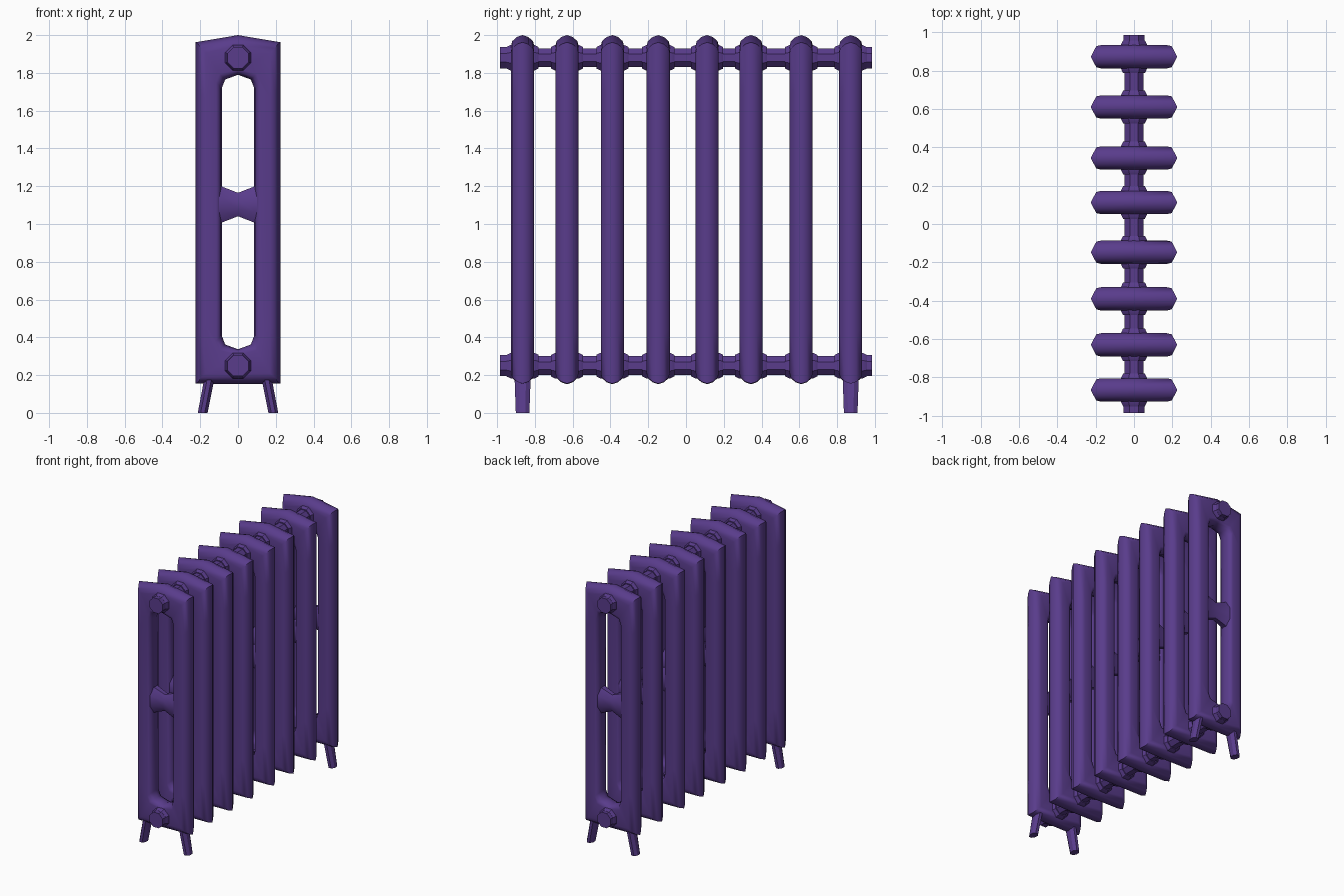
import bpy, bmesh, math

if "Cube" in bpy.data.objects:
    bpy.data.objects.remove(bpy.data.objects["Cube"])

mat = bpy.data.materials.new("purple_paint")
mat.diffuse_color = (0.10, 0.045, 0.26, 1)
mat.use_nodes = True
mat.node_tree.nodes["Principled BSDF"].inputs["Base Color"].default_value = mat.diffuse_color

SECTIONS = [-0.865, -0.63, -0.39, -0.147, 0.112, 0.344, 0.61, 0.872]
PORTS = {"lower": 0.25, "upper": 1.88}


def finish(name, bm, loc=(0, 0, 0), angle=50):
    bmesh.ops.recalc_face_normals(bm, faces=bm.faces)
    me = bpy.data.meshes.new(name)
    bm.to_mesh(me)
    bm.free()
    me.materials.append(mat)
    ob = bpy.data.objects.new(name, me)
    bpy.context.collection.objects.link(ob)
    ob.location = loc
    bpy.ops.object.select_all(action='DESELECT')
    ob.select_set(True)
    bpy.context.view_layer.objects.active = ob
    bpy.ops.object.shade_smooth_by_angle(angle=math.radians(angle))
    return ob


def loft(rings, closed=False):
    """Skin a list of equal rings; cap the ends, or join last to first."""
    bm = bmesh.new()
    vs = [[bm.verts.new(p) for p in r] for r in rings]
    n = len(vs[0])
    pairs = list(zip(vs, vs[1:])) + ([(vs[-1], vs[0])] if closed else [])
    for a, b in pairs:
        for i in range(n):
            j = (i + 1) % n
            bm.faces.new((a[i], a[j], b[j], b[i]))
    if not closed:
        bm.faces.new(vs[0])
        bm.faces.new(vs[-1])
    return bm


def octagon(r):
    """Eight points with flats facing the axes; r is the half width."""
    k = r / math.cos(math.pi / 8)
    return [(k * math.cos(math.pi / 8 + i * math.pi / 4),
             k * math.sin(math.pi / 8 + i * math.pi / 4)) for i in range(8)]


# Section casting: matching outer and window outlines
def mirror_x(right):
    return right + [(-x, z) for x, z in reversed(right) if x > 0]

OUTER = mirror_x([(0, 2.0), (0.225, 1.962), (0.225, 1.72), (0.225, 0.41),
                  (0.225, 0.155), (0, 0.152)])
WINDOW = mirror_x([(0, 1.79), (0.068, 1.765), (0.086, 1.72), (0.086, 0.41),
                   (0.068, 0.362), (0, 0.337)])


def offset(pts, y, dx, dz):
    """Grow an outline (negative shrinks) at depth y."""
    return [(x + (dx if x > 0 else -dx if x < 0 else 0), y,
             z + (dz if z > 1 else -dz)) for x, z in pts]

# depth, outer x inset, outer z inset, window growth
LEVELS = [(0, 0, 0, 0), (0.03, 0.015, 0.01, 0.005),
          (0.055, 0.029, 0.032, 0.015), (0.061, 0.055, 0.055, 0.03)]
LEVELS = [(-y, a, b, c) for y, a, b, c in reversed(LEVELS[1:])] + LEVELS
rings = [offset(OUTER, y, -a, -b) for y, a, b, c in LEVELS]
rings += [offset(WINDOW, y, c, c) for y, a, b, c in reversed(LEVELS)]

# Waisted bridge across the window: x, half depth, half height
BRIDGE = [(-0.11, 0.052, 0.10), (-0.085, 0.05, 0.095), (0, 0.036, 0.062),
          (0.085, 0.05, 0.095), (0.11, 0.052, 0.10)]
bridge = [[(x, u * ry, 1.103 + v * rz) for u, v in octagon(1)]
          for x, ry, rz in BRIDGE]

# Flared port hub: depth, half width
HUB = [(-0.085, 0.057), (-0.062, 0.068), (0.062, 0.068), (0.085, 0.057)]
hub = [[(u, y, v) for u, v in octagon(r)] for y, r in HUB]

for i, y in enumerate(SECTIONS, 1):
    finish(f"section_{i}", loft(rings, closed=True), (0, y, 0), 62)
    finish(f"bridge_{i}", loft(bridge), (0, y, 0))
    for level, z in PORTS.items():
        finish(f"{level}_hub_{i}", loft(hub), (0, y, z), 30)

# Connecting pipes, with wider collars at both ends
for level, z in PORTS.items():
    pipe = [[(u, y, v) for u, v in octagon(0.05)] for y in (-0.95, 0.95)]
    finish(f"{level}_pipe", loft(pipe), (0, 0, z), 30)
    for side, s in (("front", -1), ("back", 1)):
        cap = [[(u, s * y, v) for u, v in octagon(0.056)] for y in (0.9, 0.985)]
        finish(f"{side}_{level}_end_plug", loft(cap), (0, 0, z), 30)

# Splayed feet under the end sections
for end, y in (("front", SECTIONS[0]), ("back", SECTIONS[-1])):
    for side, s in (("left", -1), ("right", 1)):
        foot = [[(s * (cx + u * rx), v * ry, z) for u, v in octagon(1)]
                for z, cx, rx, ry in ((0, 0.187, 0.026, 0.036),
                                      (0.2, 0.148, 0.027, 0.043))]
        finish(f"{end}_{side}_foot", loft(foot), (0, y, 0), 30)
